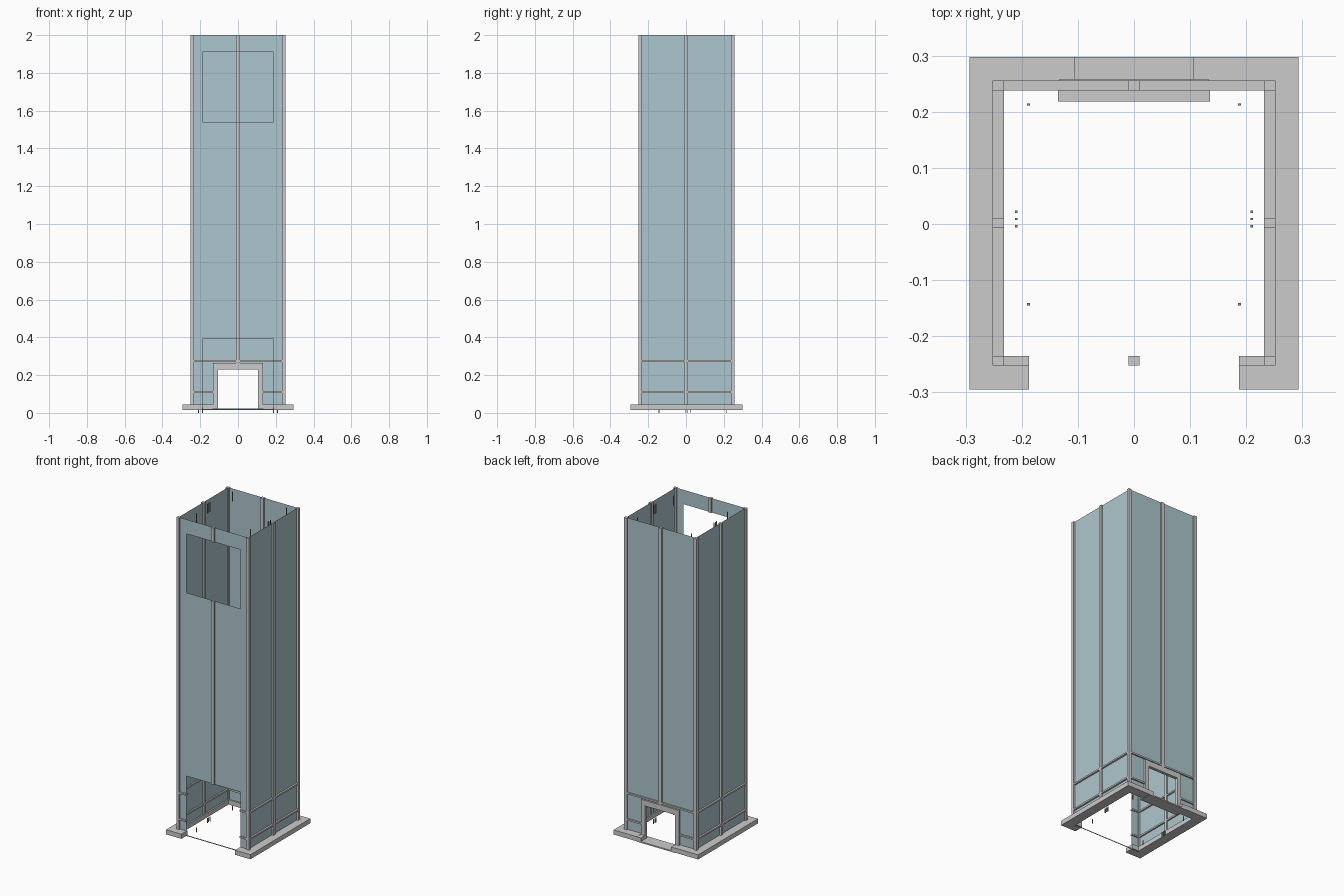
import bpy, bmesh

if "Cube" in bpy.data.objects:
    bpy.data.objects.remove(bpy.data.objects["Cube"])


def material(name, rgb):
    m = bpy.data.materials.new(name)
    m.diffuse_color = (*rgb, 1)
    m.use_nodes = True
    m.node_tree.nodes["Principled BSDF"].inputs["Base Color"].default_value = m.diffuse_color
    return m


GLASS = material("tinted_glass", (0.42, 0.57, 0.62))
STONE = material("base_grey", (0.6, 0.6, 0.6))
DARK = material("dark_metal", (0.3, 0.3, 0.3))


def finish(name, bm, mat):
    me = bpy.data.meshes.new(name)
    bm.to_mesh(me)
    bm.free()
    ob = bpy.data.objects.new(name, me)
    bpy.context.collection.objects.link(ob)
    if mat:
        me.materials.append(mat)
    return ob


def box(name, x, y, z, mat=None, mirror=False):
    """Box from (min, max) ranges, optionally mirrored across x = 0."""
    bm = bmesh.new()
    bmesh.ops.create_cube(bm, size=1)
    for v in bm.verts:
        for i, r in enumerate((x, y, z)):
            v.co[i] = r[0] if v.co[i] < 0 else r[1]
    ob = finish(name, bm, mat)
    if mirror:
        ob.modifiers.new("mirror", 'MIRROR')
    return ob


def wall(name, y, holes, bottom):
    """Flat glass wall in the xz plane with rectangular holes (half_width, z0, z1)."""
    rects, z = [], bottom
    for hw, z0, z1 in holes:
        if z0 > z:
            rects.append((-W, W, z, z0))
        rects += [(-W, -hw, z0, z1), (hw, W, z0, z1)]
        z = z1
    rects.append((-W, W, z, TOP))
    bm = bmesh.new()
    for a, b, c, d in rects:
        bm.faces.new([bm.verts.new(p) for p in
                      ((a, y, c), (b, y, c), (b, y, d), (a, y, d))])
    bmesh.ops.remove_doubles(bm, verts=bm.verts, dist=1e-5)
    return finish(name, bm, GLASS)


W, TOP, LOW = 0.241, 2.0, 0.018
XO, XI = 0.252, 0.232              # outer and inner faces of the side framing
FRONT, BACK = (-0.252, -0.235), (0.238, 0.256)
SIDE = (XI, XO)

# Glass walls
wall("front_glass", -0.243, [(0.187, 0.02, 0.39), (0.187, 1.54, 1.91)], 0.014)
wall("back_glass", 0.247, [(0.105, LOW, 0.23)], LOW)
for s, side in ((-1, "left"), (1, "right")):
    bm = bmesh.new()
    bm.faces.new([bm.verts.new(p) for p in (
        (s * W, -0.243, LOW), (s * W, 0.247, LOW),
        (s * W, 0.247, TOP), (s * W, -0.243, TOP))])
    finish(side + "_glass", bm, GLASS)

# Corner posts and centre mullions
box("front_corner_posts", SIDE, FRONT, (LOW, TOP), mirror=True)
box("back_corner_posts", SIDE, BACK, (LOW, TOP), mirror=True)
box("side_mullions", SIDE, (-0.007, 0.01), (LOW, TOP), mirror=True)
box("back_mullion", (-0.01, 0.01), BACK, (0.25, TOP))
box("front_mullion", (-0.01, 0.01), FRONT, (0.39, 1.54))
box("front_upper_mullion", (-0.01, 0.01), FRONT, (1.91, TOP))

# Horizontal rails
for label, z, back_start in (("lower", 0.11, 0.133), ("upper", 0.275, 0.0)):
    h = (z - 0.005, z + 0.005)
    box(label + "_side_rails", SIDE, (-0.235, 0.238), h, mirror=True)
    box(label + "_front_rails", (0.187, XI), FRONT, h, mirror=True)
    if back_start:
        box(label + "_back_rails", (back_start, XI), BACK, h, mirror=True)
    else:
        box(label + "_back_rail", (-XI, XI), BACK, h)

# Base kerb with gaps at both doorways
KERB = (0.016, 0.045)
box("base_sides", (XI, 0.293), (-0.235, 0.238), KERB, STONE, True)
box("base_front_arms", (0.187, 0.293), (-0.295, -0.235), KERB, STONE, True)
box("base_back_arms", (0.133, 0.293), (0.238, 0.298), KERB, STONE, True)

# Back doorway frame and sill
box("door_jambs", (0.105, 0.133), (0.239, 0.258), (LOW, 0.23), mirror=True)
box("door_header", (-0.133, 0.133), (0.239, 0.258), (0.23, 0.265))
box("door_sill", (-0.135, 0.135), (0.218, 0.298), (0.014, 0.022))
box("sill_end_blocks", (0.105, 0.133), (0.258, 0.298), (0.022, 0.044), mirror=True)

# Small guide pins at the bottom and top of the shaft
pins = [(0.188, 0.213), (0.188, -0.143), (0.21, 0.022), (0.21, 0.009), (0.21, -0.004)]
for label, z in (("bottom", (0, 0.028)), ("top", (1.94, 2.0))):
    for i, (px, py) in enumerate(pins):
        box(f"{label}_guide_pin_{i + 1}", (px - 0.0025, px + 0.0025),
            (py - 0.002, py + 0.002), z, DARK, True)
